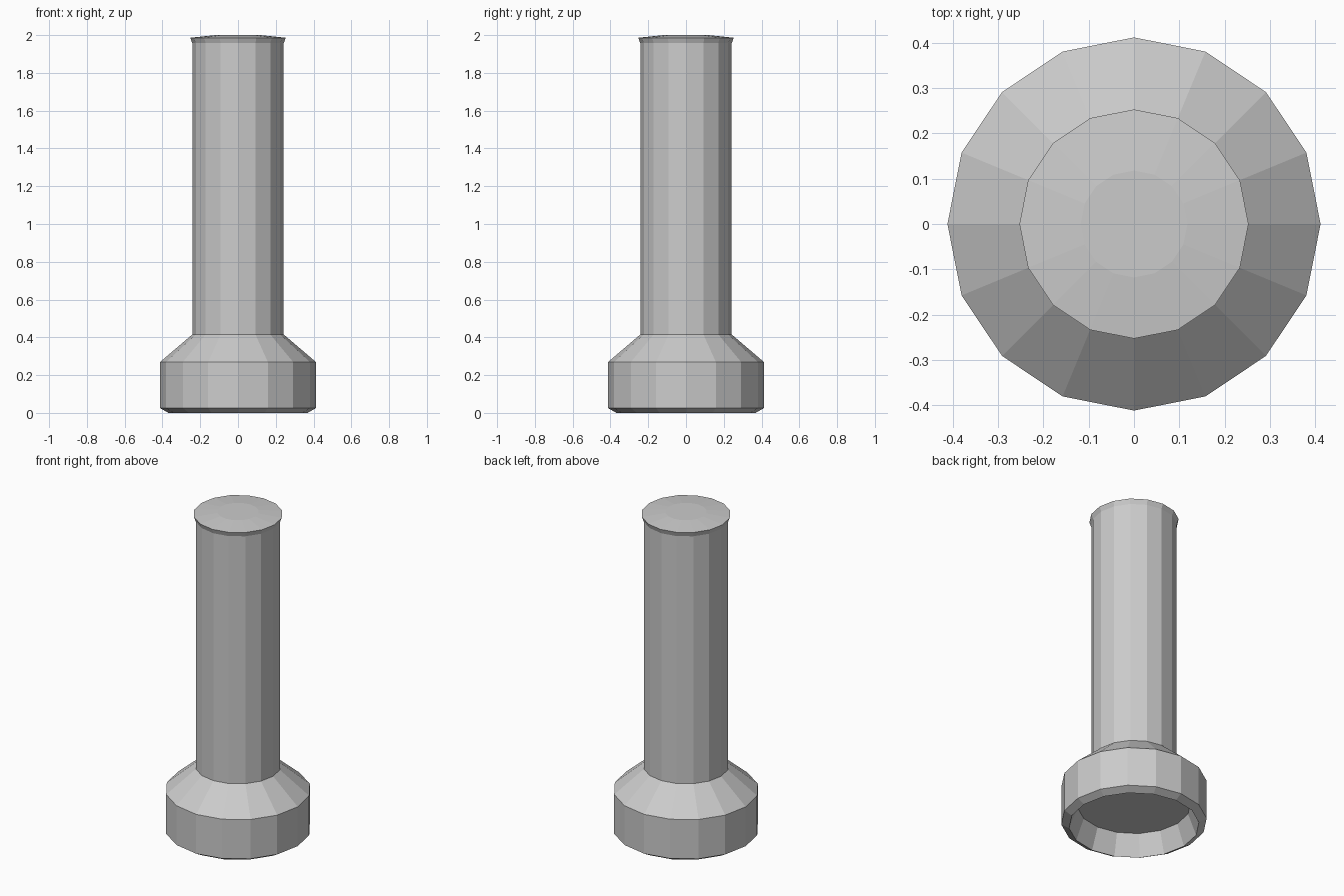
import bpy
import bmesh
from math import cos, sin, tau

SIDES = 16

cube = bpy.data.objects.get("Cube")
if cube:
    bpy.data.objects.remove(cube, do_unlink=True)

grey = bpy.data.materials.new("plain grey")
grey.use_nodes = True
colour = (0.6, 0.6, 0.6, 1)
grey.diffuse_color = colour
grey.node_tree.nodes["Principled BSDF"].inputs["Base Color"].default_value = colour


def lathe(name, profile, close_start=False, close_end=False):
    """Turn a (radius, height) profile into a flat-sided part."""
    bm = bmesh.new()
    rings = [[bm.verts.new((r * cos(tau * i / SIDES), r * sin(tau * i / SIDES), z))
              for i in range(SIDES)] for r, z in profile]
    for low, high in zip(rings, rings[1:]):
        for i in range(SIDES):
            j = (i + 1) % SIDES
            bm.faces.new((low[i], low[j], high[j], high[i]))
    if close_start:
        bm.faces.new(rings[0][::-1])
    if close_end:
        bm.faces.new(rings[-1])
    mesh = bpy.data.meshes.new(name)
    bm.to_mesh(mesh)
    bm.free()
    mesh.materials.append(grey)
    obj = bpy.data.objects.new(name, mesh)
    bpy.context.collection.objects.link(obj)
    return obj


# Hollow foot: recess floor, sloped recess wall, bevelled rim, side, shoulder
lathe("foot", [(0.32, 0.13), (0.368, 0), (0.412, 0.025), (0.412, 0.27), (0.242, 0.415)],
      close_start=True)

# Straight shaft
lathe("shaft", [(0.242, 0.415), (0.242, 1.957)])

# Flared cap with a shallow raised top
lathe("cap", [(0.242, 1.957), (0.253, 1.986), (0.118, 2.0)], close_end=True)
